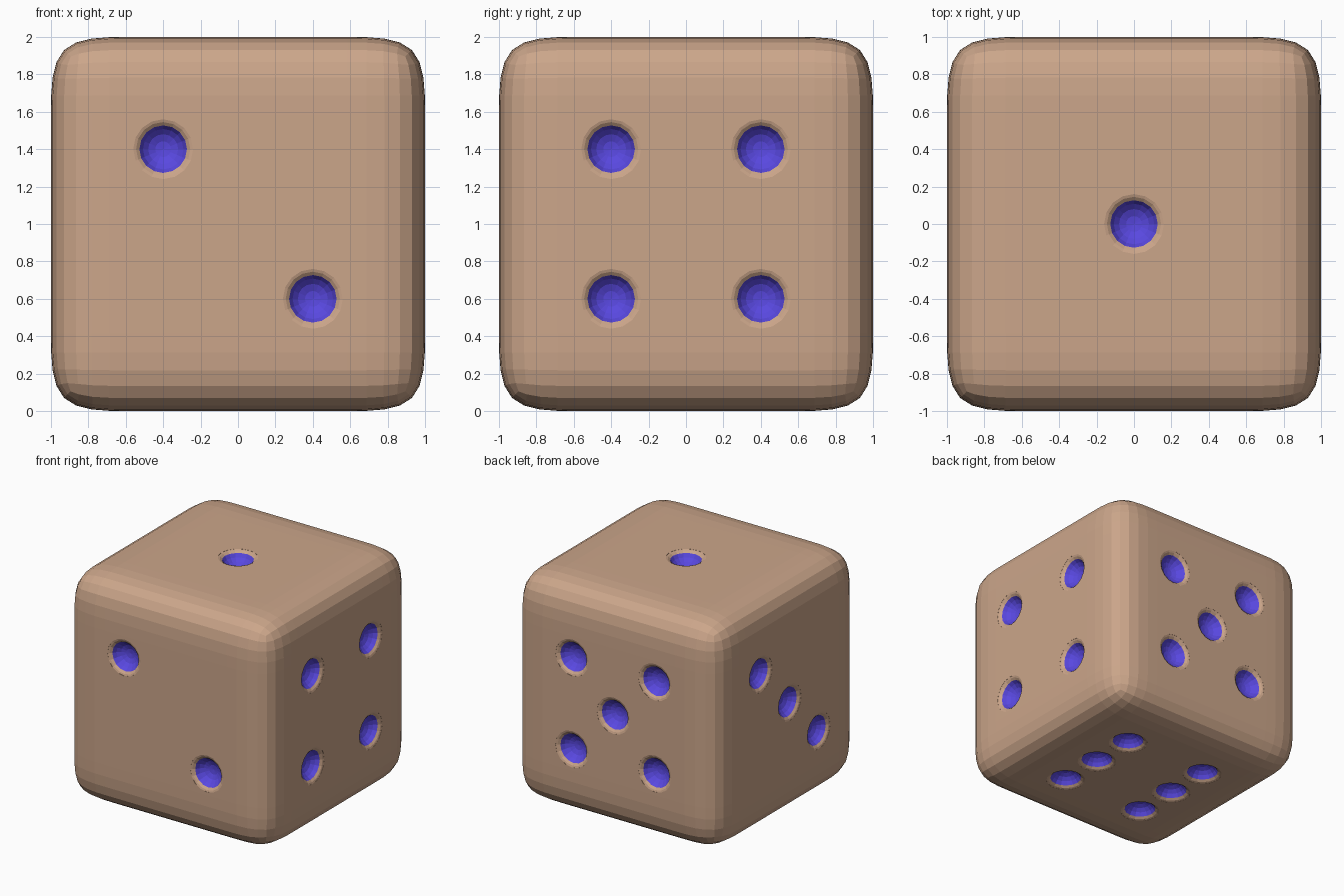
import bpy, bmesh, math
from mathutils import Vector, Matrix

if "Cube" in bpy.data.objects:
    bpy.data.objects.remove(bpy.data.objects["Cube"])


def material(name, color):
    m = bpy.data.materials.new(name)
    m.diffuse_color = (*color, 1)
    m.use_nodes = True
    m.node_tree.nodes["Principled BSDF"].inputs["Base Color"].default_value = m.diffuse_color
    return m


SKIN = material("tan", (0.60, 0.38, 0.255))
PIP = material("violet", (0.10, 0.065, 0.75))


def add_object(name, bm):
    mesh = bpy.data.meshes.new(name)
    bmesh.ops.recalc_face_normals(bm, faces=bm.faces)
    bm.to_mesh(mesh)
    bm.free()
    mesh.materials.append(SKIN)
    mesh.materials.append(PIP)
    ob = bpy.data.objects.new(name, mesh)
    bpy.context.collection.objects.link(ob)
    return ob


# Body: cube with support loops, rounded by subdivision
bm = bmesh.new()
bmesh.ops.create_cube(bm, size=2, matrix=Matrix.Translation((0, 0, 1)))
for normal in (Vector((1, 0, 0)), Vector((0, 1, 0)), Vector((0, 0, 1))):
    for t in (-0.58, -0.2, 0.2, 0.58):
        bmesh.ops.bisect_plane(bm, geom=bm.verts[:] + bm.edges[:] + bm.faces[:],
                               plane_co=Vector((0, 0, 1)) + normal * t, plane_no=normal)
die = add_object("die_body", bm)

# Pip cutter: turned bowl with a soft lip; (radius, height above the face)
PROFILE = [(0.16, 0.05), (0.16, -0.001), (0.145, -0.006), (0.127, -0.02),
           (0.108, -0.05), (0.08, -0.075), (0.042, -0.091)]
SIDES = 16


def add_pip(bm, center, u, v, n):
    rings = []
    for r, h in PROFILE:
        rings.append([bm.verts.new(center + n * h
                                   + u * r * math.cos(2 * math.pi * i / SIDES)
                                   + v * r * math.sin(2 * math.pi * i / SIDES))
                      for i in range(SIDES)])
    bm.faces.new(rings[0])
    for k, (a, b) in enumerate(zip(rings, rings[1:])):
        for i in range(SIDES):
            j = (i + 1) % SIDES
            f = bm.faces.new((a[i], a[j], b[j], b[i]))
            f.material_index = 1 if k >= 3 else 0
    tip = bm.verts.new(center - n * 0.096)
    for i in range(SIDES):
        f = bm.faces.new((rings[-1][i], rings[-1][(i + 1) % SIDES], tip))
        f.material_index = 1


# Pip layouts per face: outward normal, in-face axes, positions in steps of 0.4
X, Y, Z = Vector((1, 0, 0)), Vector((0, 1, 0)), Vector((0, 0, 1))
FOUR = [(a, b) for a in (-1, 1) for b in (-1, 1)]
FACES = [
    (Z, X, Y, [(0, 0)]),
    (-Y, X, Z, [(-1, 1), (1, -1)]),
    (-X, Y, Z, [(1, 1), (0, 0), (-1, -1)]),
    (X, Y, Z, FOUR),
    (Y, X, Z, FOUR + [(0, 0)]),
    (-Z, X, Y, FOUR + [(-1, 0), (1, 0)]),
]
bm = bmesh.new()
for n, u, v, spots in FACES:
    for a, b in spots:
        add_pip(bm, Z + n + u * 0.4 * a + v * 0.4 * b, u, v, n)
cutter = add_object("pip_cutter", bm)
cutter.hide_render = True
cutter.hide_set(True)

# Round the body, then press in the pips
sub = die.modifiers.new("round", 'SUBSURF')
sub.levels = sub.render_levels = 2
cut = die.modifiers.new("pips", 'BOOLEAN')
cut.operation = 'DIFFERENCE'
cut.solver = 'EXACT'
cut.material_mode = 'TRANSFER'
cut.object = cutter
